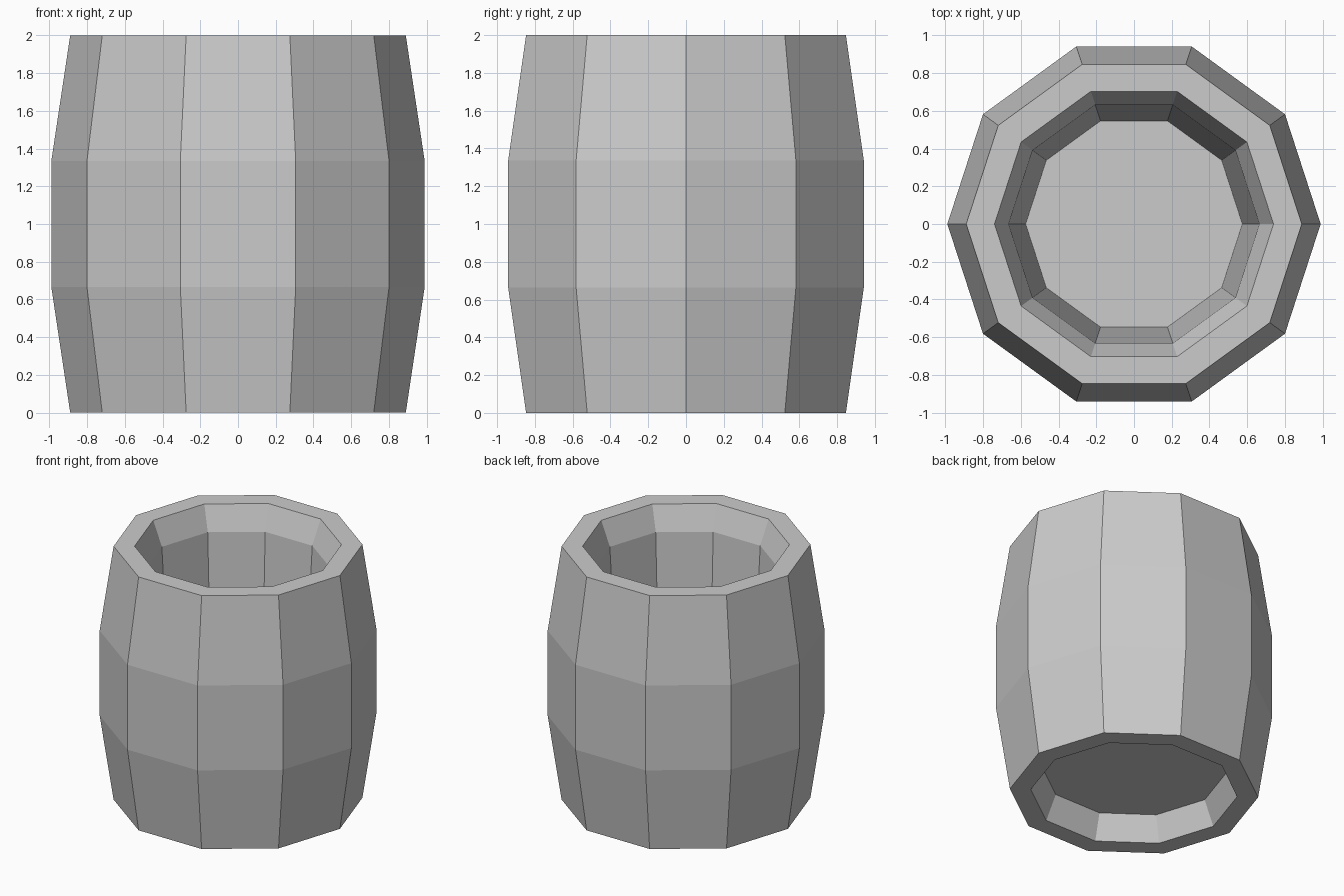
import bpy, bmesh
from math import cos, sin, tau

if "Cube" in bpy.data.objects:
    bpy.data.objects.remove(bpy.data.objects["Cube"])

SIDES = 10

# radius, height: from the underside recess, up the outside, over the rim, down inside
PROFILE = [
    (0.66, 0.19), (0.74, 0.0), (0.89, 0.0), (0.99, 0.665), (0.99, 1.335),
    (0.89, 2.0), (0.74, 2.0), (0.665, 1.81), (0.575, 0.27),
]


def lathe(name, profile, sides):
    bm = bmesh.new()
    rings = [[bm.verts.new((r * cos(tau * i / sides), r * sin(tau * i / sides), z))
              for i in range(sides)] for r, z in profile]
    for a, b in zip(rings, rings[1:]):
        for i in range(sides):
            j = (i + 1) % sides
            bm.faces.new((a[i], a[j], b[j], b[i]))
    # underside and inner floor
    bm.faces.new(rings[0][::-1])
    bm.faces.new(rings[-1])
    bmesh.ops.recalc_face_normals(bm, faces=bm.faces)
    mesh = bpy.data.meshes.new(name)
    bm.to_mesh(mesh)
    bm.free()
    obj = bpy.data.objects.new(name, mesh)
    bpy.context.collection.objects.link(obj)
    return obj


# open barrel with flat facets
lathe("barrel", PROFILE, SIDES)
